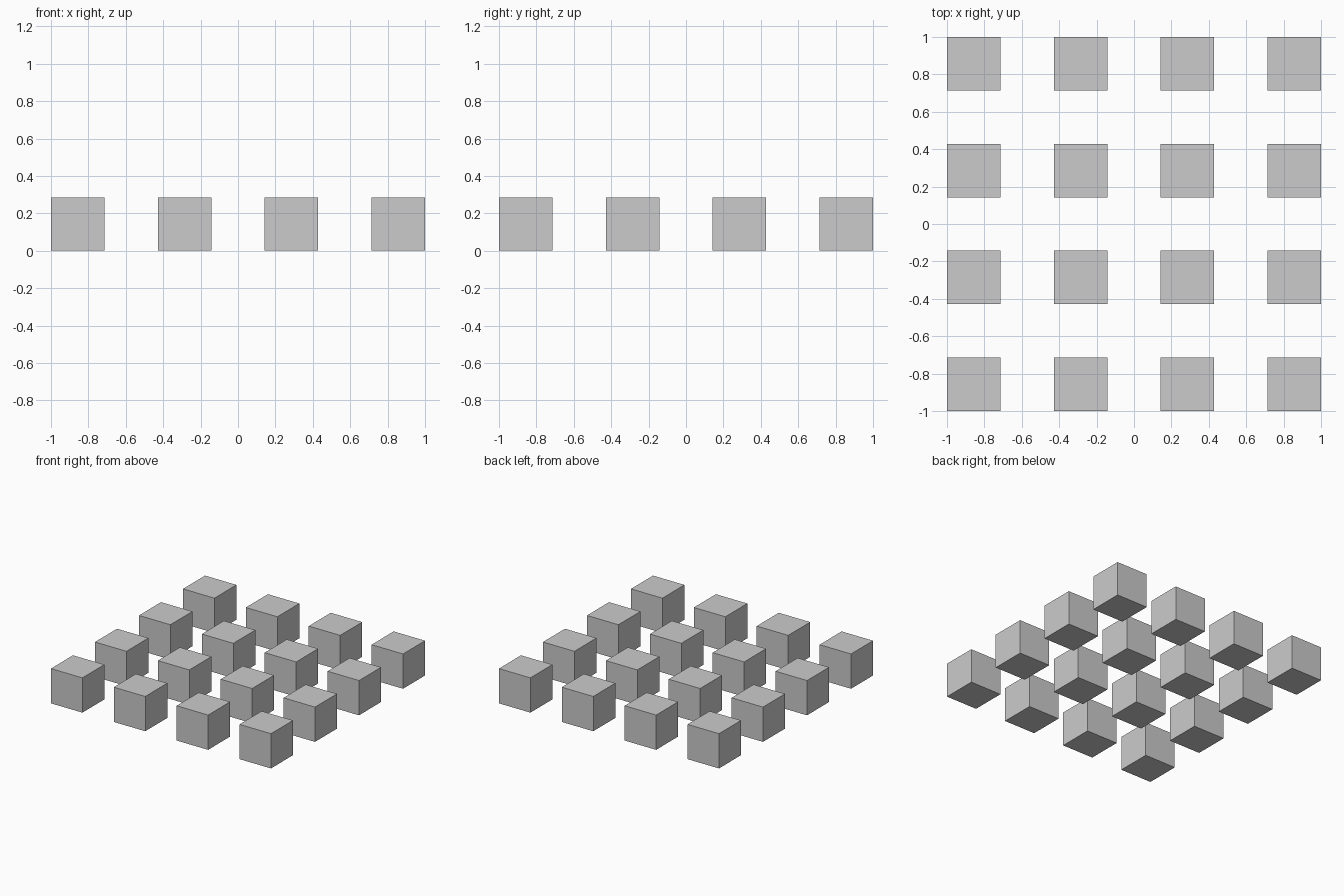
import bpy

if "Cube" in bpy.data.objects:
    bpy.data.objects.remove(bpy.data.objects["Cube"])

COUNT = 4
SIZE = 2 / (2 * COUNT - 1)  # gaps are as wide as the cubes

# Square grid of separate cubes standing on the ground
for row in range(COUNT):
    for col in range(COUNT):
        x = -1 + SIZE / 2 + col * 2 * SIZE
        y = -1 + SIZE / 2 + row * 2 * SIZE
        bpy.ops.mesh.primitive_cube_add(size=SIZE, location=(x, y, SIZE / 2))
        bpy.context.object.name = f"cube_row{row + 1}_column{col + 1}"
